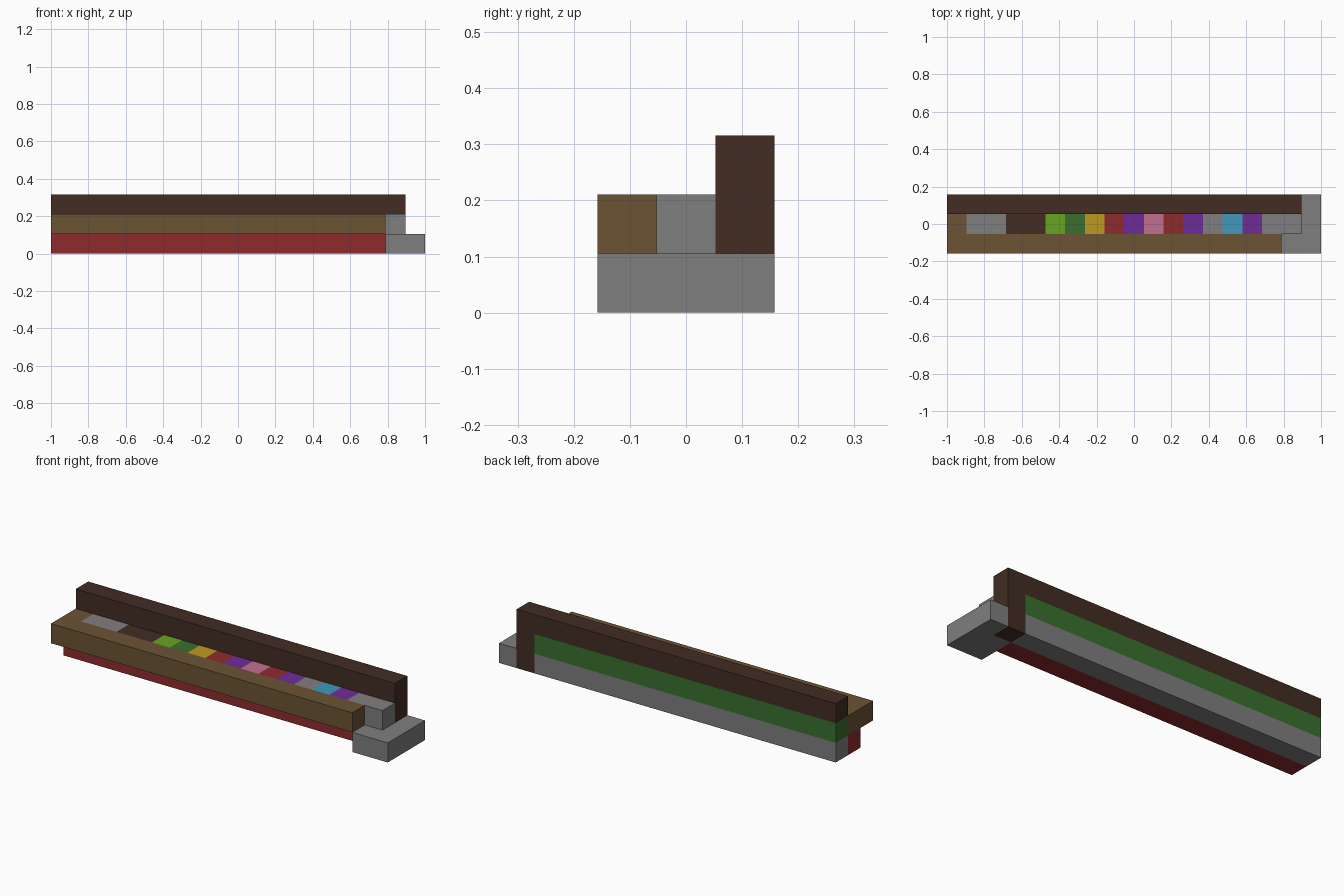
import bpy
import bmesh

cube = bpy.data.objects.get("Cube")
if cube:
    bpy.data.objects.remove(cube, do_unlink=True)

# The model is laid out on a grid of equal blocks: 19 long, 3 deep, 3 high
LENGTH, DEPTH = 19, 3
UNIT = 2 / LENGTH


def linear(c):
    c /= 255
    return c / 12.92 if c <= 0.04045 else ((c + 0.055) / 1.055) ** 2.4


def material(name, rgb):
    mat = bpy.data.materials.new(name)
    colour = [linear(c) for c in rgb] + [1]
    mat.use_nodes = True
    mat.diffuse_color = colour
    mat.node_tree.nodes["Principled BSDF"].inputs["Base Color"].default_value = colour
    return mat


MATS = {name: material(name, rgb) for name, rgb in {
    "stone grey": (128, 126, 126),
    "dark brown": (66, 44, 35),
    "brown": (107, 83, 52),
    "red": (143, 43, 45),
    "green": (56, 112, 45),
    "lime": (104, 163, 34),
    "yellow": (190, 153, 32),
    "purple": (112, 44, 153),
    "pink": (193, 113, 142),
    "light blue": (64, 153, 187),
}.items()}


def block_part(name, colour, *boxes):
    """One object made of boxes, each given as first cell and size in blocks."""
    bm = bmesh.new()
    for start, size in boxes:
        verts = bmesh.ops.create_cube(bm, size=1)["verts"]
        for v in verts:
            cell = [s + (c + 0.5) * n for s, c, n in zip(start, v.co, size)]
            v.co = ((cell[0] - LENGTH / 2) * UNIT,
                    (cell[1] - DEPTH / 2) * UNIT,
                    cell[2] * UNIT)
    mesh = bpy.data.meshes.new(name)
    bm.to_mesh(mesh)
    bm.free()
    mesh.materials.append(MATS[colour])
    obj = bpy.data.objects.new(name, mesh)
    bpy.context.collection.objects.link(obj)
    return obj


# Bottom layer: red core, stone back and stone end step around the post
block_part("base_core", "red", ((0, 1, 0), (17, 1, 1)))
block_part("base_back", "stone grey", ((0, 2, 0), (17, 1, 1)))
block_part("end_step", "stone grey",
           ((17, 0, 0), (1, 2, 1)), ((18, 0, 0), (1, 3, 1)))

# Middle layer: overhanging front shelf and green back panel
block_part("front_shelf", "brown", ((0, 0, 1), (17, 1, 1)))
block_part("back_panel", "green", ((0, 2, 1), (17, 1, 1)))

# Top rail with the post that carries it down to the ground
block_part("top_rail", "dark brown", ((0, 2, 2), (18, 1, 1)))
block_part("end_post", "dark brown", ((17, 2, 0), (1, 1, 2)))

# Row of coloured blocks between the shelf and the back panel
ROW = [("brown", 1), ("stone grey", 2), ("dark brown", 2), ("lime", 1),
       ("green", 1), ("yellow", 1), ("red", 1), ("purple", 1), ("pink", 1),
       ("red", 1), ("purple", 1), ("stone grey", 1), ("light blue", 1),
       ("purple", 1), ("stone grey", 2)]
x = 0
for colour, count in ROW:
    block_part("row_block_" + colour.replace(" ", "_"), colour,
               ((x, 1, 1), (count, 1, 1)))
    x += count
